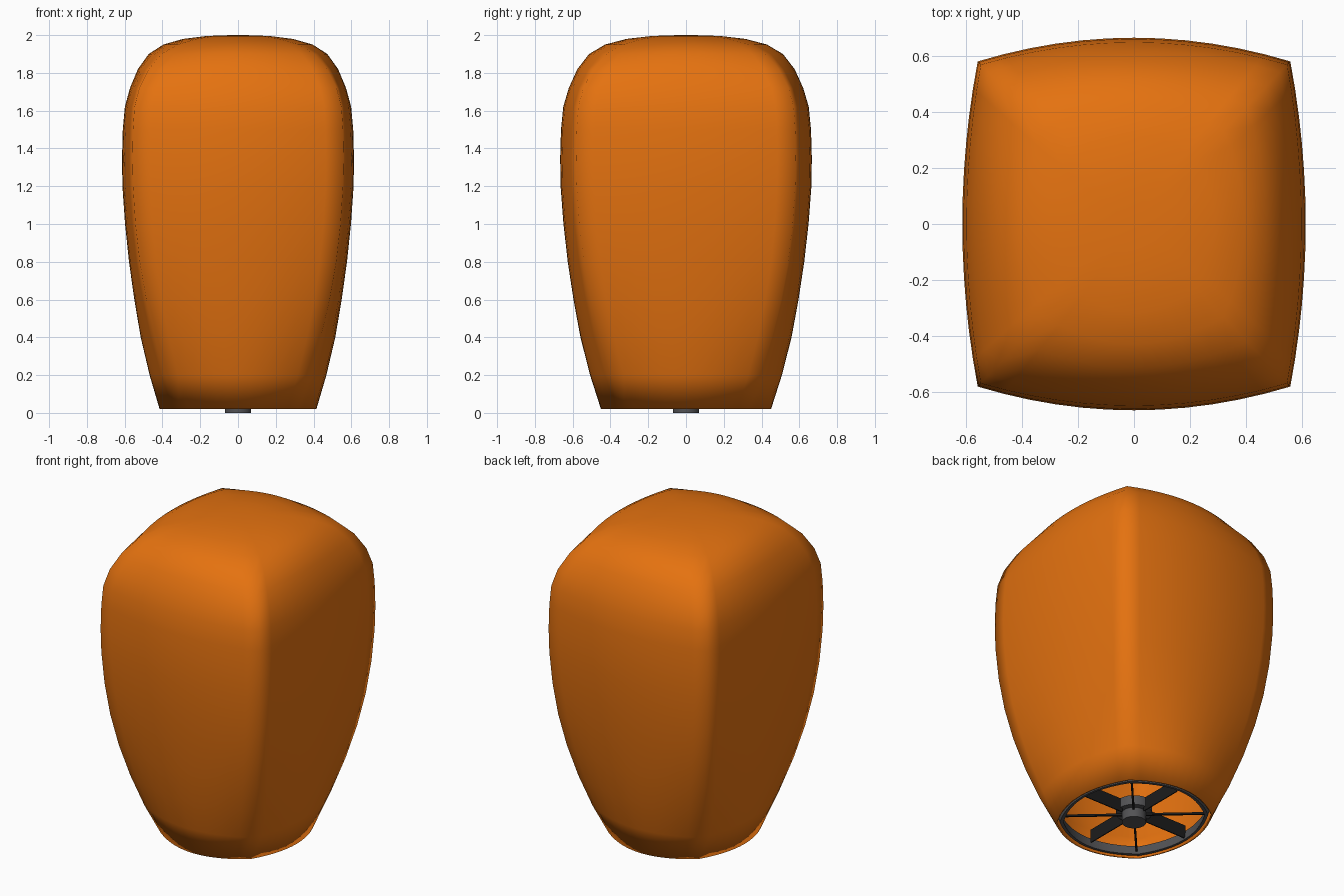
import bpy, bmesh, math
from mathutils import Matrix

if "Cube" in bpy.data.objects:
    bpy.data.objects.remove(bpy.data.objects["Cube"])


def material(name, rgb):
    m = bpy.data.materials.new(name)
    m.diffuse_color = (*rgb, 1)
    m.use_nodes = True
    m.node_tree.nodes["Principled BSDF"].inputs["Base Color"].default_value = m.diffuse_color
    return m


ORANGE = material("orange paper", (0.78, 0.168, 0.005))
GRAY = material("dark gray metal", (0.085, 0.085, 0.09))
BLACK = material("black wire", (0.012, 0.012, 0.012))


def finish(name, bm, mat, smooth=None):
    bmesh.ops.recalc_face_normals(bm, faces=bm.faces)
    me = bpy.data.meshes.new(name)
    bm.to_mesh(me)
    bm.free()
    me.materials.append(mat)
    ob = bpy.data.objects.new(name, me)
    bpy.context.collection.objects.link(ob)
    bpy.context.view_layer.objects.active = ob
    ob.select_set(True)
    if smooth:
        bpy.ops.object.shade_smooth_by_angle(angle=math.radians(smooth))
    ob.select_set(False)
    return ob


def section(mid, corner, z, n=12):
    """Closed square section with bulging sides."""
    ax, ay, cx, cy = mid, mid * 1.085, corner, corner * 1.04
    pts = []
    for side in range(4):
        for i in range(n):
            t = -1 + 2 * i / n
            bulge = 1 - t * t
            if side == 0:
                p = (cx + (ax - cx) * bulge, cy * t)
            elif side == 1:
                p = (-cx * t, cy + (ay - cy) * bulge)
            elif side == 2:
                p = (-cx - (ax - cx) * bulge, -cy * t)
            else:
                p = (cx * t, -cy - (ay - cy) * bulge)
            pts.append((*p, z))
    return pts


def loft(bm, rings):
    loops = [[bm.verts.new(p) for p in r] for r in rings]
    for a, b in zip(loops, loops[1:]):
        for i in range(len(a)):
            j = (i + 1) % len(a)
            bm.faces.new((a[i], a[j], b[j], b[i]))
    return loops


# paper envelope: (height, half width at side middle, half width at corner)
PROFILE = [(0.02, 0.415, 0.315), (0.2, 0.468, 0.38), (0.4, 0.515, 0.438),
           (0.6, 0.549, 0.485), (0.8, 0.577, 0.52), (1.0, 0.598, 0.543),
           (1.2, 0.612, 0.556), (1.35, 0.614, 0.559), (1.5, 0.61, 0.556),
           (1.62, 0.599, 0.548), (1.72, 0.572, 0.522), (1.82, 0.53, 0.472),
           (1.9, 0.473, 0.405), (1.95, 0.395, 0.32), (1.98, 0.29, 0.22),
           (1.995, 0.17, 0.125), (1.999, 0.08, 0.057)]
bm = bmesh.new()
loops = loft(bm, [section(m, c, z) for z, m, c in PROFILE])
top = bm.verts.new((0, 0, 2.0))
last = loops[-1]
for i in range(len(last)):
    bm.faces.new((last[i], last[(i + 1) % len(last)], top))
envelope = finish("paper_envelope", bm, ORANGE, 100)
mod = envelope.modifiers.new("thickness", 'SOLIDIFY')
mod.thickness = 0.01
mod.offset = -1

# rim band inside the opening
bm = bmesh.new()
rim = [section(m, c, z) for z, m, c in
       [(0.025, 0.392, 0.298), (0.085, 0.40, 0.31), (0.085, 0.385, 0.295),
        (0.025, 0.377, 0.283)]]
loft(bm, rim + [rim[0]])
bmesh.ops.remove_doubles(bm, verts=bm.verts, dist=1e-5)
finish("rim_band", bm, GRAY, 35)


# burner cup and its wider collar
def disc(name, r, z0, z1):
    bm = bmesh.new()
    bmesh.ops.create_cone(bm, cap_ends=True, segments=24, radius1=r, radius2=r,
                          depth=z1 - z0,
                          matrix=Matrix.Translation((0, 0, (z0 + z1) / 2)))
    finish(name, bm, GRAY, 35)


disc("burner_cup", 0.07, 0.0, 0.06)
disc("burner_collar", 0.105, 0.06, 0.12)


# a bar running outwards from the burner at a given angle
def bar(name, angle, r0, r1, width, z0, z1):
    bm = bmesh.new()
    mat = (Matrix.Rotation(math.radians(angle), 4, 'Z')
           @ Matrix.Translation(((r0 + r1) / 2, 0, (z0 + z1) / 2))
           @ Matrix.Diagonal((r1 - r0, width, z1 - z0, 1)))
    bmesh.ops.create_cube(bm, size=1, matrix=mat)
    finish(name, bm, BLACK)


for k in range(4):
    bar(f"wire_spoke_{k + 1}", 48 + 90 * k, 0.06, 0.42, 0.012, 0.045, 0.057)
    bar(f"support_plate_{k + 1}", 90 * k, 0.09, 0.385, 0.006, 0.035, 0.12)
